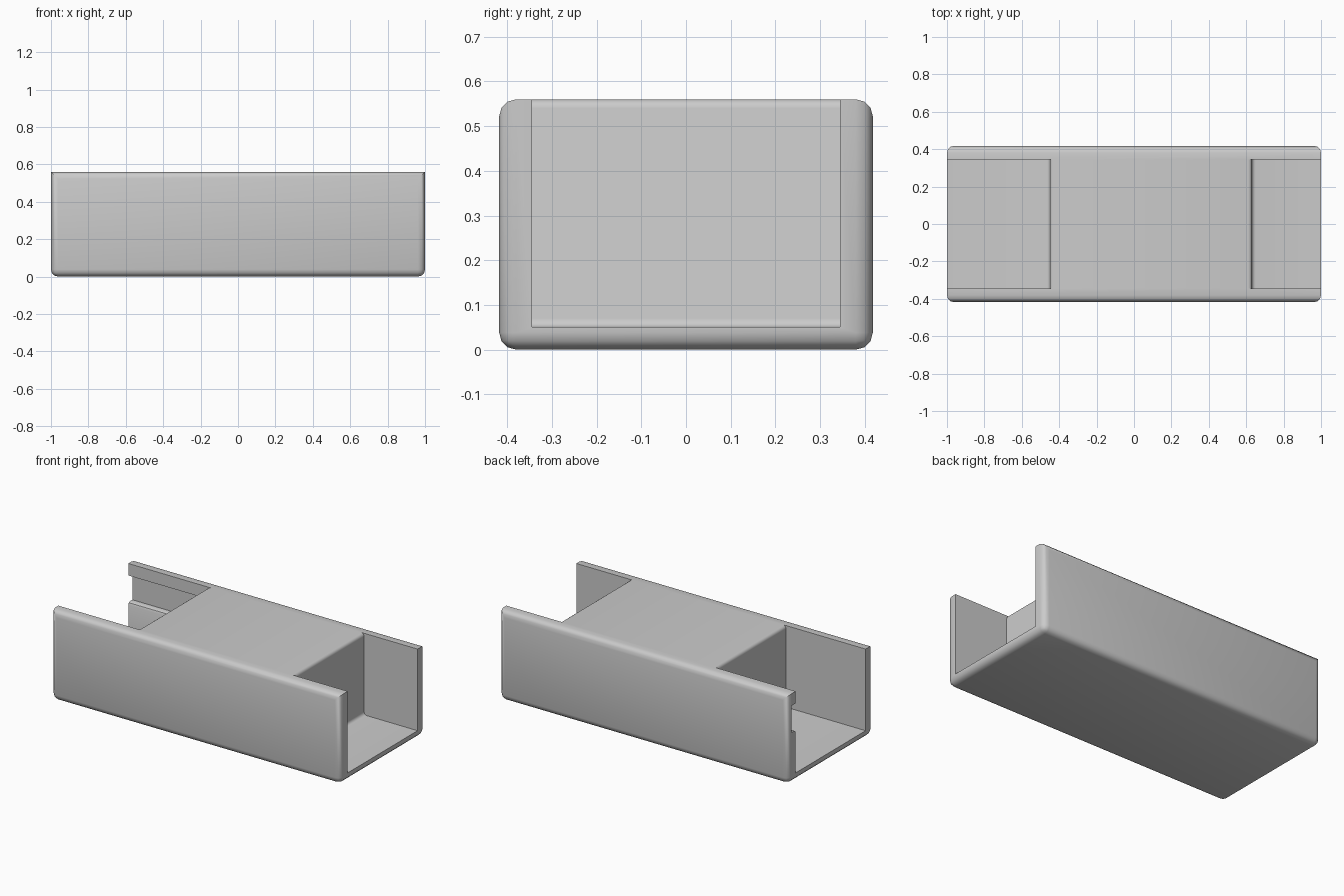
import bpy, bmesh, math
from mathutils import Vector

cube = bpy.data.objects.get("Cube")
if cube:
    bpy.data.objects.remove(cube, do_unlink=True)

LENGTH, WIDTH, HEIGHT = 2.0, 0.836, 0.56
INNER, FLOOR, ROUND = 0.345, 0.05, 0.02

grey = bpy.data.materials.new("plain grey")
grey.use_nodes = True
grey.diffuse_color = (0.6, 0.6, 0.6, 1)
grey.node_tree.nodes["Principled BSDF"].inputs["Base Color"].default_value = (0.6, 0.6, 0.6, 1)


def add_object(name, bm):
    bmesh.ops.recalc_face_normals(bm, faces=bm.faces)
    mesh = bpy.data.meshes.new(name)
    bm.to_mesh(mesh)
    bm.free()
    mesh.materials.append(grey)
    obj = bpy.data.objects.new(name, mesh)
    bpy.context.collection.objects.link(obj)
    return obj


def extruded(name, points, direction):
    bm = bmesh.new()
    face = bm.faces.new([bm.verts.new(p) for p in points])
    geom = bmesh.ops.extrude_face_region(bm, geom=[face])["geom"]
    verts = [g for g in geom if isinstance(g, bmesh.types.BMVert)]
    bmesh.ops.translate(bm, verts=verts, vec=Vector(direction))
    return add_object(name, bm)


def arc(cx, cz, start, end, steps=4):
    angles = [math.radians(start + (end - start) * i / steps) for i in range(steps + 1)]
    return [(cx + ROUND * math.cos(a), cz + ROUND * math.sin(a)) for a in angles]


def pocket(name, side, wall):
    # open end with a rounded top lip and a filleted foot
    profile = [(wall - ROUND, HEIGHT + 0.1)]
    profile += arc(wall - ROUND, HEIGHT - ROUND, 90, 0)
    profile += arc(wall + ROUND, FLOOR + ROUND, 180, 270)
    profile += [(1.1, FLOOR), (1.1, HEIGHT + 0.1)]
    return extruded(name, [(side * x, -INNER, z) for x, z in profile], (0, 2 * INNER, 0))


# Outer body, rounded everywhere except the two top end edges
bm = bmesh.new()
bmesh.ops.create_cube(bm, size=1)
for v in bm.verts:
    v.co = (v.co.x * LENGTH, v.co.y * WIDTH, (v.co.z + 0.5) * HEIGHT)


def is_top_end(edge):
    a, b = (v.co for v in edge.verts)
    return min(a.z, b.z) > HEIGHT / 2 and abs(a.x - b.x) < 0.01


bmesh.ops.bevel(bm, geom=[e for e in bm.edges if not is_top_end(e)], offset=0.038,
                segments=3, profile=0.5, affect='EDGES', clamp_overlap=True)
body = add_object("channel_body", bm)

# Cutters: two end pockets and a groove in the back wall
groove = [(0.3, 0.485), (0.385, 0.485), (0.385, 0.318), (0.36, 0.318),
          (0.35, 0.313), (INNER, 0.3), (0.3, 0.3)]
cutters = [
    pocket("short_pocket_cutter", 1, 0.63),
    pocket("long_pocket_cutter", -1, 0.45),
    extruded("groove_cutter", [(-1.1, y, z) for y, z in groove], (0.65, 0, 0)),
]
bpy.context.view_layer.objects.active = body
for cutter in cutters:
    cutter.hide_render = True
    mod = body.modifiers.new(cutter.name, 'BOOLEAN')
    mod.operation, mod.solver, mod.object = 'DIFFERENCE', 'EXACT', cutter
    bpy.ops.object.modifier_apply(modifier=mod.name)
    bpy.data.objects.remove(cutter, do_unlink=True)

# Smooth rounded edges, crisp corners
bpy.ops.object.select_all(action='DESELECT')
body.select_set(True)
bpy.ops.object.shade_smooth_by_angle(angle=math.radians(40))
